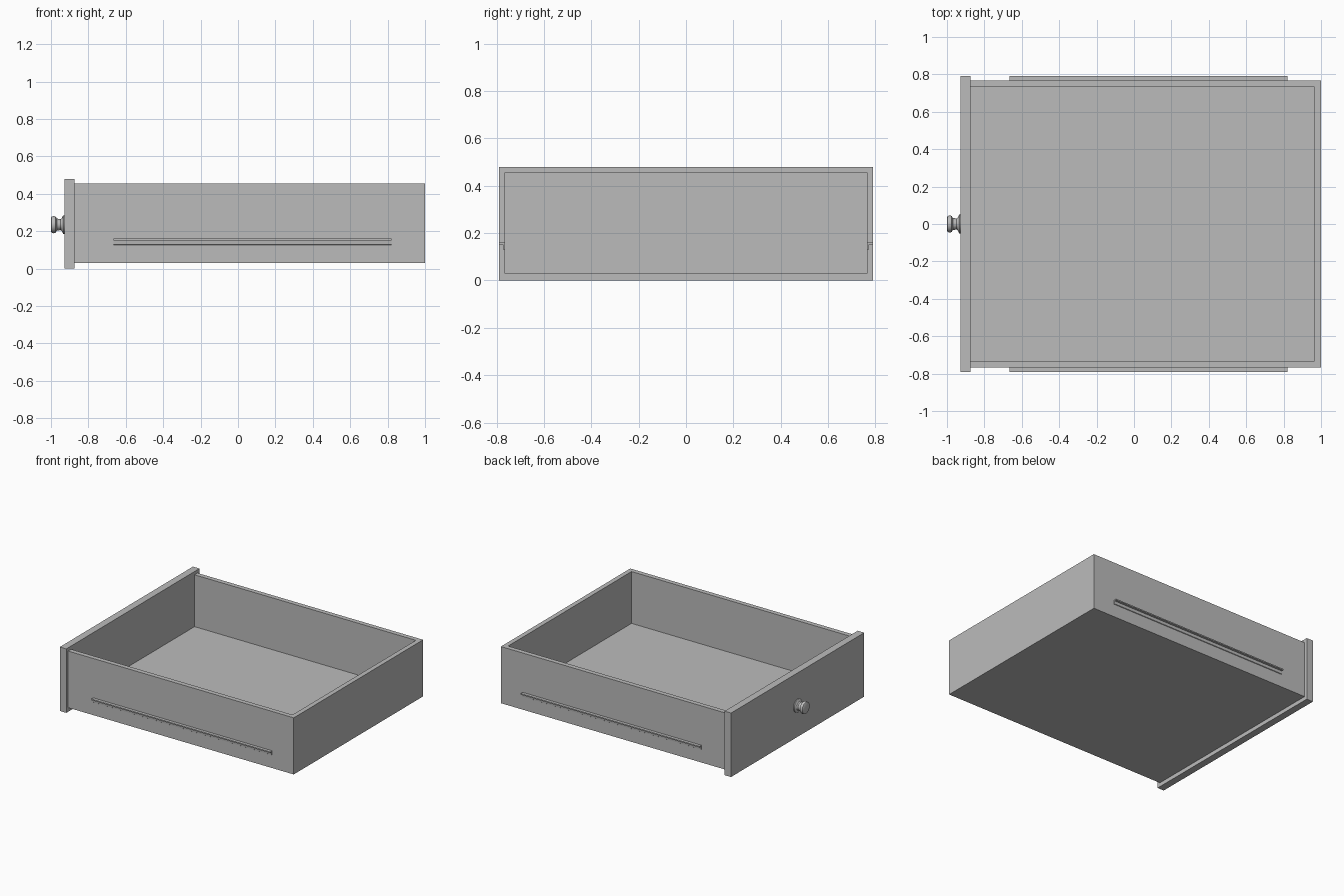
import bpy, bmesh, math
from mathutils import Vector

cube = bpy.data.objects.get("Cube")
if cube:
    bpy.data.objects.remove(cube, do_unlink=True)

# One plain grey for the whole drawer
grey = bpy.data.materials.new("plain_grey")
grey.use_nodes = True
colour = (0.5, 0.5, 0.5, 1)
grey.diffuse_color = colour
grey.node_tree.nodes["Principled BSDF"].inputs["Base Color"].default_value = colour


def finish(name, bm):
    bmesh.ops.recalc_face_normals(bm, faces=bm.faces)
    mesh = bpy.data.meshes.new(name)
    bm.to_mesh(mesh)
    bm.free()
    mesh.materials.append(grey)
    obj = bpy.data.objects.new(name, mesh)
    bpy.context.collection.objects.link(obj)
    return obj


def box(name, low, high):
    bm = bmesh.new()
    bmesh.ops.create_cube(bm, size=1)
    low, high = Vector(low), Vector(high)
    for v in bm.verts:
        v.co = (low + high) / 2 + v.co * (high - low)
    return finish(name, bm)


# Main sizes
FRONT, JOIN, BACK = -0.927, -0.875, 1.0
SIDE, WALL = 0.767, 0.05
BOTTOM, FLOOR, RIM = 0.03, 0.066, 0.455

# Tray: a solid block whose top is inset and pushed down to the floor
tray = box("tray", (JOIN, -SIDE, BOTTOM), (BACK, SIDE, RIM))
bm = bmesh.new()
bm.from_mesh(tray.data)
bm.faces.ensure_lookup_table()
top = max(bm.faces, key=lambda f: f.calc_center_median().z)
bmesh.ops.inset_region(bm, faces=[top], thickness=WALL)
for v in top.verts:
    if v.co.x < 0:
        v.co.x = JOIN + 0.002
well = bmesh.ops.extrude_discrete_faces(bm, faces=[top])["faces"][0]
for v in well.verts:
    v.co.z = FLOOR
bm.to_mesh(tray.data)
bm.free()

# Front panel
box("front_panel", (FRONT, -0.79, 0), (JOIN + 0.002, 0.79, 0.48))

# Runners: a thin ledge with a slim tapered web beneath, on both sides
runner_profile = [(SIDE - 0.004, 0.16), (0.79, 0.16), (0.79, 0.151),
                  (SIDE + 0.006, 0.151), (SIDE + 0.004, 0.13), (SIDE - 0.004, 0.125)]
for name, side in (("left_runner", 1), ("right_runner", -1)):
    bm = bmesh.new()
    face = bm.faces.new([bm.verts.new((-0.665, side * y, z)) for y, z in runner_profile])
    end = bmesh.ops.extrude_face_region(bm, geom=[face])["geom"]
    moved = [g for g in end if isinstance(g, bmesh.types.BMVert)]
    bmesh.ops.translate(bm, verts=moved, vec=(0.82 + 0.665, 0, 0))
    finish(name, bm)

# Knob: turned profile of (x, radius) spun about the x axis
knob_profile = [(-1.0, 0), (-1.0, 0.036), (-0.996, 0.043), (-0.985, 0.046),
                (-0.975, 0.043), (-0.969, 0.033), (-0.95, 0.029), (-0.942, 0.034),
                (-0.938, 0.044), (-0.934, 0.05), (-0.925, 0.05)]
centre = Vector((0, 0, 0.235))
bm = bmesh.new()
verts = [bm.verts.new(centre + Vector((x, 0, r))) for x, r in knob_profile]
edges = [bm.edges.new(pair) for pair in zip(verts, verts[1:])]
bmesh.ops.spin(bm, geom=verts + edges, cent=centre, axis=(1, 0, 0),
               angle=math.tau, steps=32, use_duplicate=False)
bmesh.ops.remove_doubles(bm, verts=bm.verts, dist=0.0001)
knob = finish("knob", bm)

bpy.ops.object.select_all(action="DESELECT")
knob.select_set(True)
bpy.context.view_layer.objects.active = knob
bpy.ops.object.shade_smooth_by_angle(angle=math.radians(35))
